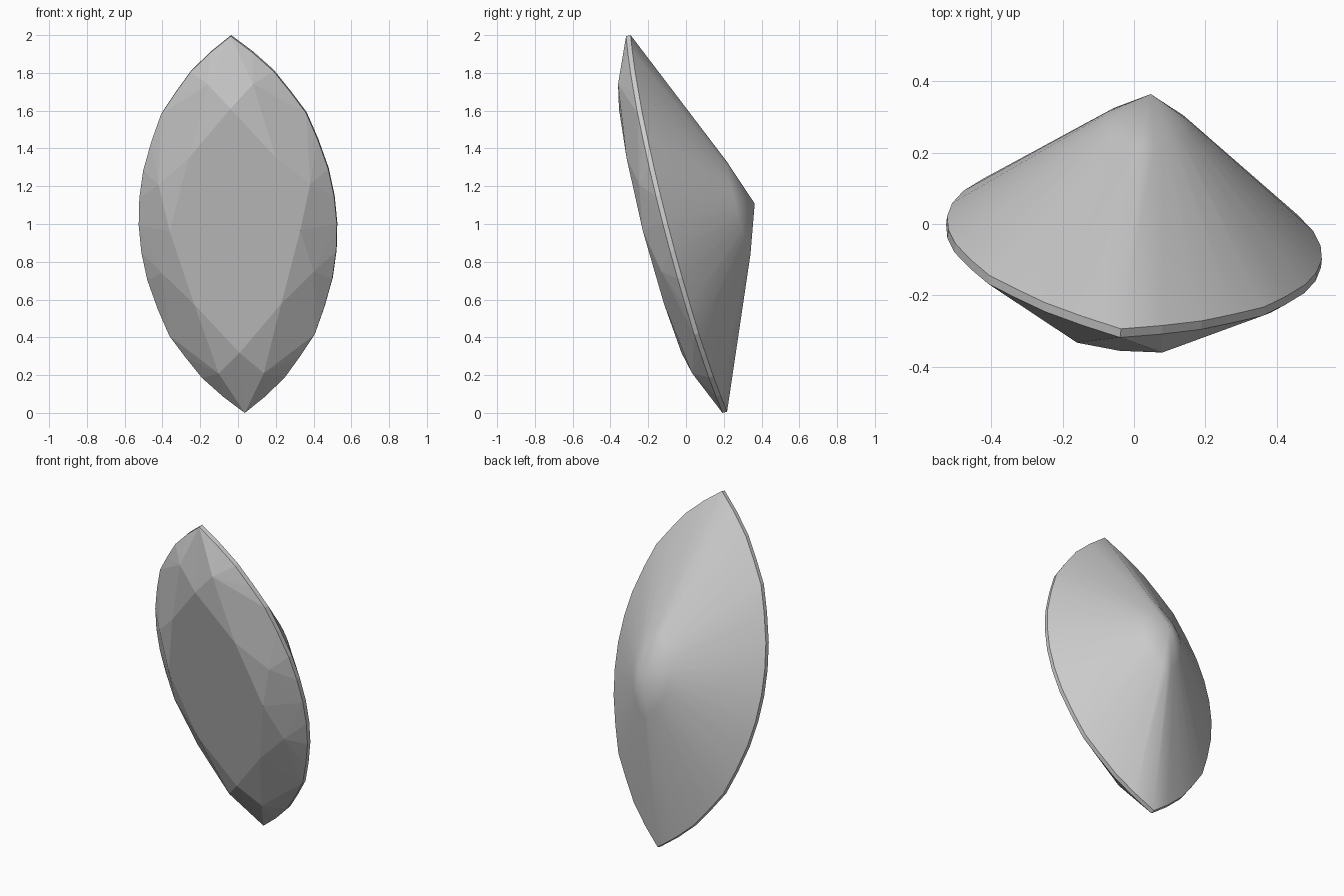
import bpy, bmesh
from mathutils import Vector, Matrix

if "Cube" in bpy.data.objects:
    bpy.data.objects.remove(bpy.data.objects["Cube"])

# Gem frame: u = long axis, v = width axis, n = depth axis (towards the back point)
u = Vector((-0.0365, -0.248, 0.968)).normalized()
v = Vector((0.993, -0.115, 0.009))
v = (v - u * v.dot(u)).normalized()
n = u.cross(v)
centre = Vector((0, -0.05, 1.0))

# One quarter of the marquise outline (u, v), tip to side
quarter = [(1.03, 0), (0.94, 0.113), (0.837, 0.221), (0.72, 0.308), (0.605, 0.387),
           (0.46, 0.443), (0.30, 0.493), (0.15, 0.519), (0, 0.528)]
table_n, girdle_n = -0.145, 0.0125


def full_loop(q):
    """Mirror a quarter outline, ends included, into a closed loop."""
    half = q + [(-a, b) for a, b in reversed(q[:-1])]
    return half + [(a, -b) for a, b in reversed(half[1:-1])]


bm = bmesh.new()


def ring(pts, depth):
    return [bm.verts.new(centre + u * a + v * b + n * depth) for a, b in pts]


def band(r1, r2):
    k = len(r1)
    return [bm.faces.new((r1[i], r1[(i + 1) % k], r2[(i + 1) % k], r2[i])) for i in range(k)]


outline = full_loop(quarter)
count = len(outline)
front = ring(outline, -girdle_n)
back = ring(outline, girdle_n)
table = ring(full_loop([(0.667, 0), (0.4, 0.232), (0, 0.348)]), table_n)

# Star tips between the table and the girdle, one per table edge
star = []
for k in range(8):
    a, b, d = (0.79, 0.12, -0.104) if k in (0, 3, 4, 7) else (0.24, 0.404, -0.096)
    su = 1 if k in (0, 1, 6, 7) else -1
    sv = 1 if k < 4 else -1
    star += ring([(a * su, b * sv)], d)

# Crown: table, star triangles, kites and girdle fans
bm.faces.new(table)
for k in range(8):
    bm.faces.new((table[k], table[(k + 1) % 8], star[k]))
    bm.faces.new((table[k], star[k], front[4 * k]))
    bm.faces.new((table[k], front[4 * k], star[k - 1]))
    for i in range(4 * k, 4 * k + 4):
        bm.faces.new((star[k], front[i], front[(i + 1) % count]))

# Thin girdle
band(front, back)

# Smooth pavilion rising to the back point
inner = ring([(a * 0.245, b * 0.245) for a, b in outline], 0.342)
smooth = band(back, inner)
point = ring([(0, 0)], 0.43)[0]
for i in range(count):
    smooth.append(bm.faces.new((inner[i], inner[(i + 1) % count], point)))
for f in smooth:
    f.smooth = True

bmesh.ops.recalc_face_normals(bm, faces=bm.faces[:])
for i in range(count):
    bm.edges.get((back[i], back[(i + 1) % count])).smooth = False

mesh = bpy.data.meshes.new("gemstone")
bm.to_mesh(mesh)
bm.free()
bpy.context.collection.objects.link(bpy.data.objects.new("gemstone", mesh))
